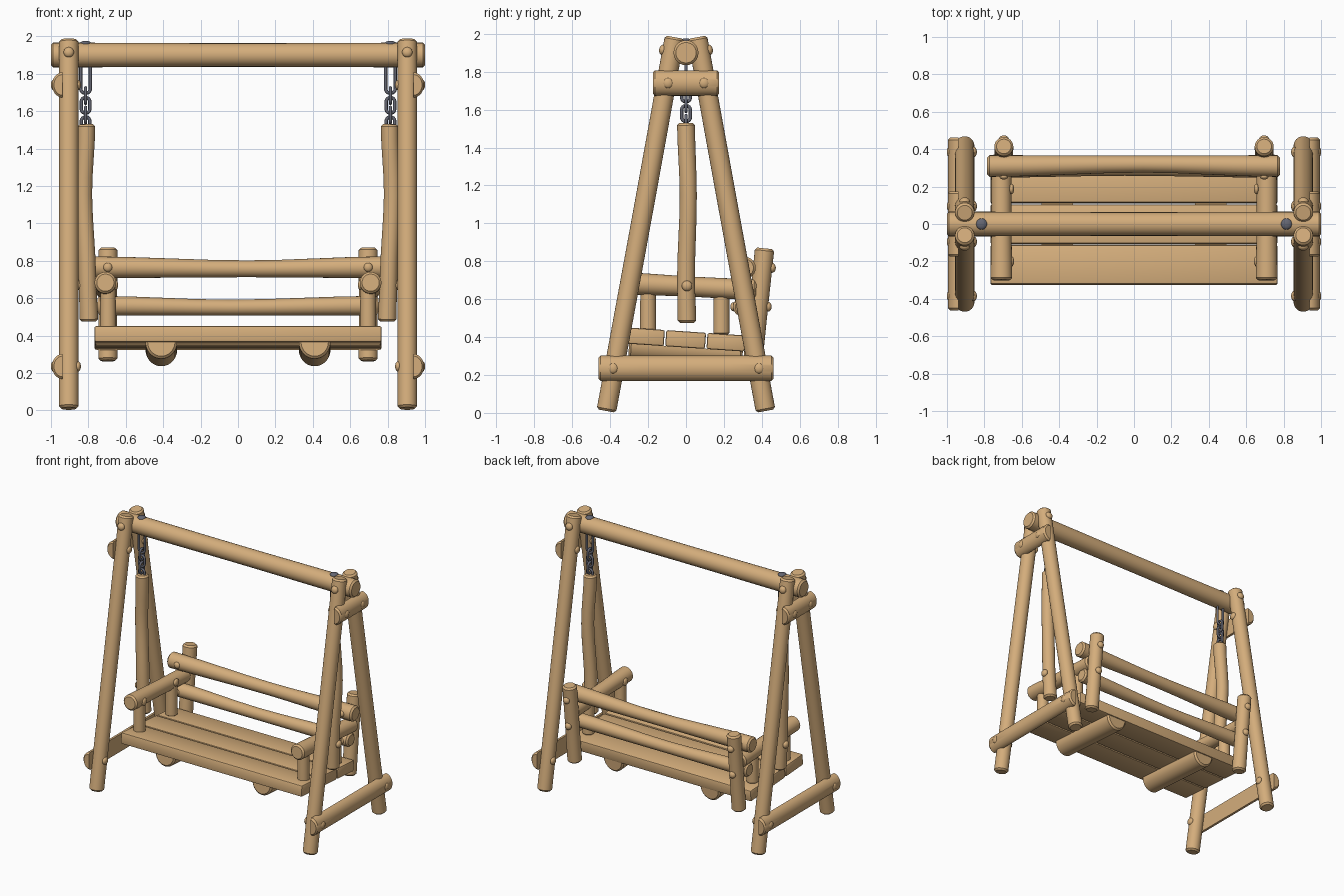
import bpy, bmesh, math
from mathutils import Vector, Matrix

if "Cube" in bpy.data.objects:
    bpy.data.objects.remove(bpy.data.objects["Cube"])


def material(name, col):
    m = bpy.data.materials.new(name)
    m.diffuse_color = (*col, 1)
    m.use_nodes = True
    m.node_tree.nodes["Principled BSDF"].inputs["Base Color"].default_value = m.diffuse_color
    return m


WOOD = material("warm wood", (0.66, 0.42, 0.2))
STEEL = material("grey steel", (0.13, 0.135, 0.17))


def finish(bm, name, mat, angle=40):
    bmesh.ops.recalc_face_normals(bm, faces=bm.faces)
    me = bpy.data.meshes.new(name)
    bm.to_mesh(me)
    bm.free()
    me.materials.append(mat)
    ob = bpy.data.objects.new(name, me)
    bpy.context.collection.objects.link(ob)
    bpy.ops.object.select_all(action='DESELECT')
    ob.select_set(True)
    bpy.context.view_layer.objects.active = ob
    bpy.ops.object.shade_smooth_by_angle(angle=math.radians(angle))
    return ob


def log(name, pts, half=None, depth=None, n=24, bev=0.012):
    """Round log through (x, y, z, radius) points; half = direction of the round side of a split log."""
    P = [Vector(p[:3]) for p in pts]
    R = [p[3] for p in pts]
    t = (P[-1] - P[0]).normalized()
    u = Vector(half) if half else t.orthogonal()
    u = (u - t * u.dot(t)).normalized()
    v = t.cross(u)
    # chamfered ends, with a smooth blend of centre and radius in between
    rings = [(P[0], R[0] - bev), (P[0] + t * bev, R[0])]
    for i in range(len(P) - 1):
        for k in range(1, 5):
            f = k / 4
            s = f * f * (3 - 2 * f)
            a, b = P[i], P[i + 1]
            c = a + t * (b - a).dot(t) * f
            off = (b - a) - t * (b - a).dot(t)
            c += off * s
            if i == len(P) - 2 and k == 4:
                c -= t * bev
            rings.append((c, R[i] + (R[i + 1] - R[i]) * s))
    rings.append((P[-1], R[-1] - bev))
    bm = bmesh.new()
    loops = []
    for c, r in rings:
        ring = []
        for k in range(n):
            a = math.pi * (k / (n - 1) - 0.5) if half else 2 * math.pi * k / n
            d = (depth or r) / max(R) if half else 1
            ring.append(bm.verts.new(c + u * math.cos(a) * r * d + v * math.sin(a) * r))
        loops.append(ring)
    for a, b in zip(loops, loops[1:]):
        for k in range(n):
            bm.faces.new((a[k], a[(k + 1) % n], b[(k + 1) % n], b[k]))
    bm.faces.new(loops[0])
    bm.faces.new(loops[-1])
    return finish(bm, name, WOOD)


def bolt(name, pos, d, r=0.028, h=0.02, mat=WOOD):
    """Domed bolt head facing direction d."""
    bm = bmesh.new()
    rot = Vector(d).to_track_quat('Z', 'Y').to_matrix().to_4x4()
    bmesh.ops.create_uvsphere(bm, u_segments=16, v_segments=10, radius=1,
                              matrix=Matrix.Translation(pos) @ rot @ Matrix.Diagonal((r, r, h, 1)))
    return finish(bm, name, mat)


def link(name, x, z, half_len, half_wid, turned, wire=0.009):
    """Oval chain link, in the xz plane or turned into the yz plane."""
    bm = bmesh.new()
    loops = []
    for i in range(20):
        a = 2 * math.pi * (i + 0.5) / 20
        c = Vector((half_wid * math.cos(a), 0, half_wid * math.sin(a)
                    + math.copysign(half_len - half_wid, math.sin(a))))
        nrm = Vector((math.cos(a), 0, math.sin(a)))
        loops.append([bm.verts.new(c + wire * (nrm * math.cos(b) + Vector((0, math.sin(b), 0))))
                      for b in [2 * math.pi * k / 8 for k in range(8)]])
    for i in range(20):
        p, q = loops[i], loops[(i + 1) % 20]
        for k in range(8):
            bm.faces.new((p[k], p[(k + 1) % 8], q[(k + 1) % 8], q[k]))
    if turned:
        bm.transform(Matrix.Rotation(math.pi / 2, 4, 'Z'))
    bm.transform(Matrix.Translation((x, 0, z)))
    return finish(bm, name, STEEL, 60)


def plank(name, y0, y1):
    """Seat board, tilted slightly towards the back."""
    bm = bmesh.new()
    bmesh.ops.create_cube(bm, size=1, matrix=Matrix.Diagonal((1.535, y1 - y0, 0.085, 1)))
    bmesh.ops.bevel(bm, geom=bm.edges[:], offset=0.01, segments=2, profile=0.5, affect='EDGES')
    bm.transform(Matrix.Translation((0, (y0 + y1) / 2, 0)))
    bm.transform(Matrix.Translation((0, 0, 0.387)) @ Matrix.Rotation(-0.068, 4, 'X'))
    return finish(bm, name, WOOD, 30)


# top beam
log("top_beam", [(-1, 0, 1.9, 0.066), (0, 0, 1.9, 0.063), (1, 0, 1.9, 0.066)])

# seat boards and split-log bearers beneath
for i, (a, b) in enumerate([(-0.325, -0.115), (-0.107, 0.103), (0.111, 0.312)]):
    plank(f"seat_board_{i + 1}", a, b)
for s in (-1, 1):
    log("seat_bearer", [(s * 0.41, -0.3, 0.367, 0.085), (s * 0.41, 0.3, 0.325, 0.085)],
        half=(0, 0, -1), depth=0.09)

# backrest rails
log("upper_back_rail", [(-0.785, 0.31, 0.765, 0.058), (0.05, 0.32, 0.757, 0.045), (0.78, 0.31, 0.765, 0.058)])
log("lower_back_rail", [(-0.75, 0.3, 0.56, 0.052), (-0.05, 0.3, 0.55, 0.042), (0.75, 0.3, 0.56, 0.052)])

for s, side in ((-1, "left"), (1, "right")):
    # A-frame legs with bolts through the beam
    x = s * 0.905
    for f, face in ((-1, "front"), (1, "back")):
        log(f"{side}_{face}_leg", [(x, f * 0.42, 0.01, 0.052), (x, f * 0.24, 0.99, 0.052),
                                   (x, f * 0.06, 1.982, 0.052)])
        bolt(f"{side}_{face}_beam_bolt", (x, f * 0.122, 1.915), (0, f, 0.18))
        # brace bolts, outside and inside
        for z, y in ((1.74, 0.095), (0.235, 0.385)):
            bolt(f"{side}_brace_bolt", (s * 0.985, f * y, z), (s, 0, 0), h=0.016)
            bolt(f"{side}_inner_brace_bolt", (s * 0.856, f * y, z), (-s, 0, 0), h=0.016)
    # split-log braces
    for name, z, y in (("upper", 1.74, 0.175), ("lower", 0.235, 0.462)):
        log(f"{side}_{name}_brace", [(s * 0.938, -y, z, 0.067), (s * 0.938, y, z, 0.067)],
            half=(s, 0, 0), depth=0.056)

    # chain with its fixing on the beam
    cx = s * 0.815
    bolt(f"{side}_chain_bolt", (cx, 0, 1.962), (0, 0, 1), r=0.03, h=0.014, mat=STEEL)
    link(f"{side}_chain_top_link", cx, 1.78, 0.085, 0.026, False)
    for i in range(4):
        link(f"{side}_chain_link", cx, 1.683 - i * 0.052, 0.042, 0.023, i % 2 == 0)

    # hanging post
    log(f"{side}_hanging_post", [(s * 0.797, 0.005, 0.475, 0.049), (s * 0.805, 0.0, 0.7, 0.047),
                                 (s * 0.825, 0.012, 1.15, 0.045), (s * 0.811, 0, 1.53, 0.047)])
    bolt(f"{side}_post_bolt", (s * 0.85, 0.005, 0.67), (s, 0, 0))

    # armrest and its two supports
    ax = s * 0.709
    log(f"{side}_armrest", [(ax, -0.3, 0.683, 0.058), (ax, 0.05, 0.665, 0.053), (ax, 0.37, 0.648, 0.055)])
    for y in (-0.2, 0.187):
        log(f"{side}_arm_support", [(s * 0.695, y, 0.41, 0.043), (s * 0.695, y, 0.66, 0.041)])
        bolt(f"{side}_arm_bolt", (s * 0.655, y, 0.67), (-s, 0, 0), h=0.014)

    # backrest post with bolts through the rails
    px = s * 0.696
    log(f"{side}_back_post", [(px, 0.352, 0.265, 0.051), (px, 0.382, 0.55, 0.05), (px, 0.415, 0.868, 0.051)])
    for z, yf, yb in ((0.765, 0.254, 0.454), (0.56, 0.25, 0.432)):
        bolt(f"{side}_rail_front_bolt", (px, yf, z), (0, -1, 0), r=0.024, h=0.016)
        bolt(f"{side}_rail_back_bolt", (px, yb, z), (0, 1, 0), r=0.026, h=0.02)
